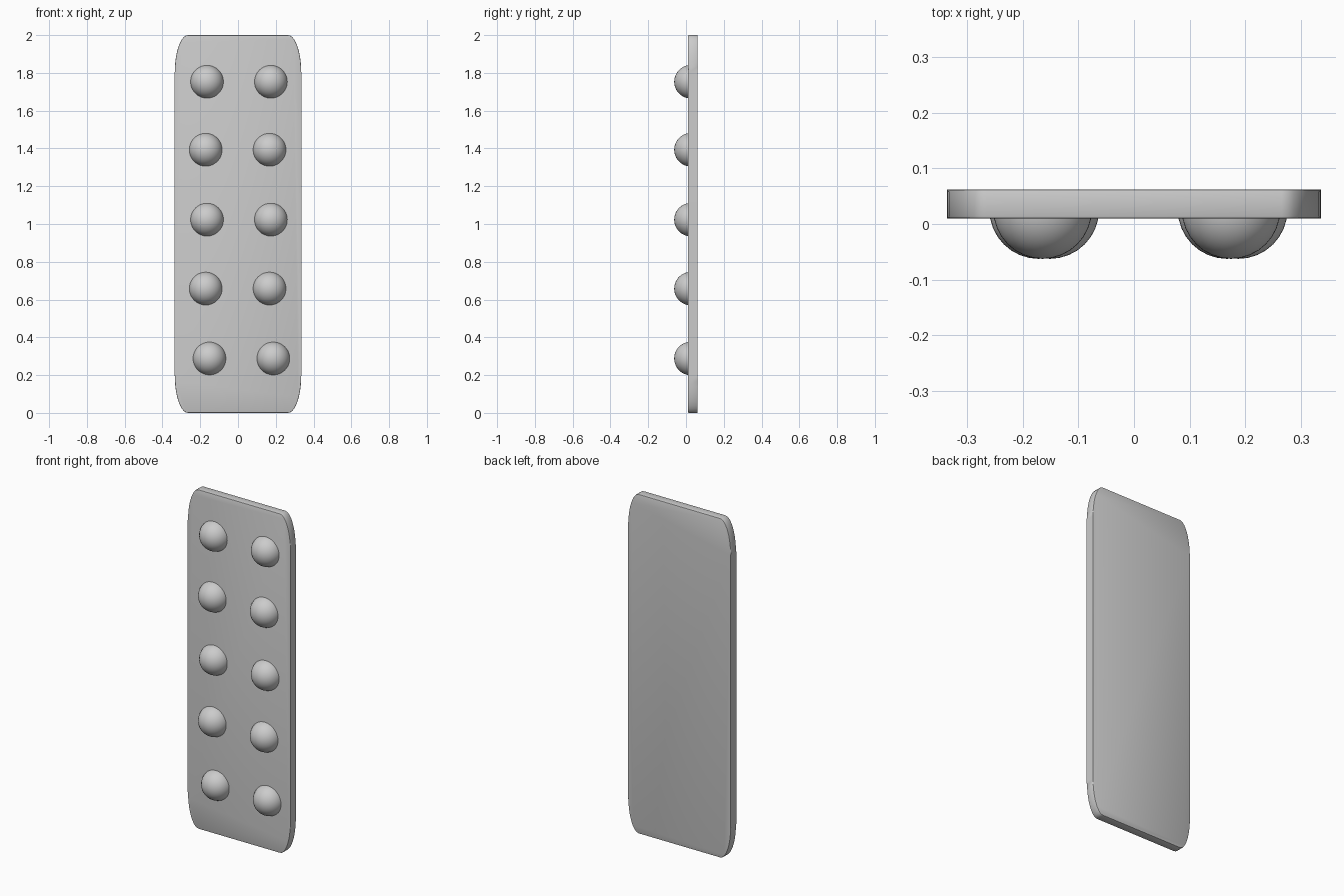
import bpy, bmesh
from math import sin, cos, pi

cube = bpy.data.objects.get("Cube")
if cube:
    bpy.data.objects.remove(cube, do_unlink=True)

grey = bpy.data.materials.new("plain grey")
grey.use_nodes = True
colour = (0.6, 0.6, 0.6, 1)
grey.diffuse_color = colour
grey.node_tree.nodes["Principled BSDF"].inputs["Base Color"].default_value = colour


def add_object(name, bm, angle):
    bmesh.ops.recalc_face_normals(bm, faces=bm.faces)
    mesh = bpy.data.meshes.new(name)
    bm.to_mesh(mesh)
    bm.free()
    mesh.materials.append(grey)
    obj = bpy.data.objects.new(name, mesh)
    bpy.context.collection.objects.link(obj)
    bpy.ops.object.select_all(action="DESELECT")
    obj.select_set(True)
    bpy.context.view_layer.objects.active = obj
    bpy.ops.object.shade_smooth_by_angle(angle=angle)
    return obj


# Flat plate with tall elliptical corners and a fine edge bevel
HALF_W, CORNER_X, CORNER_Z = 0.335, 0.07, 0.2
FRONT, BACK, STEPS = 0.01, 0.062, 10
bm = bmesh.new()
ring = []
for quarter, (sx, sz) in enumerate([(1, 1), (-1, 1), (-1, -1), (1, -1)]):
    for i in range(STEPS + 1):
        a = (quarter + i / STEPS) * pi / 2
        x = sx * (HALF_W - CORNER_X) + CORNER_X * cos(a)
        z = 1 + sz * (1 - CORNER_Z) + CORNER_Z * sin(a)
        ring.append(bm.verts.new((x, FRONT, z)))
face = bm.faces.new(ring)
extruded = bmesh.ops.extrude_face_region(bm, geom=[face], use_keep_orig=True)
for v in extruded["geom"]:
    if isinstance(v, bmesh.types.BMVert):
        v.co.y = BACK
rims = [e for e in bm.edges if abs(e.verts[0].co.y - e.verts[1].co.y) < 0.001]
bmesh.ops.bevel(bm, geom=rims, offset=0.004, segments=2, profile=0.5, affect="EDGES")
add_object("back_plate", bm, pi / 6)

# Two columns of domes set into the front, each row slightly off line
RADIUS, CENTRE_Y, SPACING = 0.0885, 0.026, 0.338
rows = [(-0.164, 1.753), (-0.171, 1.393), (-0.164, 1.023), (-0.171, 0.658), (-0.151, 0.288)]
for number, (left, z) in enumerate(rows, 1):
    for side, x in (("right", left), ("left", left + SPACING)):
        bm = bmesh.new()
        bmesh.ops.create_uvsphere(bm, u_segments=32, v_segments=24, radius=RADIUS)
        bmesh.ops.bisect_plane(bm, geom=bm.verts[:] + bm.edges[:] + bm.faces[:],
                               plane_co=(0, 0, 0), plane_no=(0, 1, 0), clear_outer=True)
        bmesh.ops.holes_fill(bm, edges=[e for e in bm.edges if e.is_boundary])
        dome = add_object(f"dome_{side}_{number}", bm, pi / 6)
        dome.location = (x, CENTRE_Y, z)
